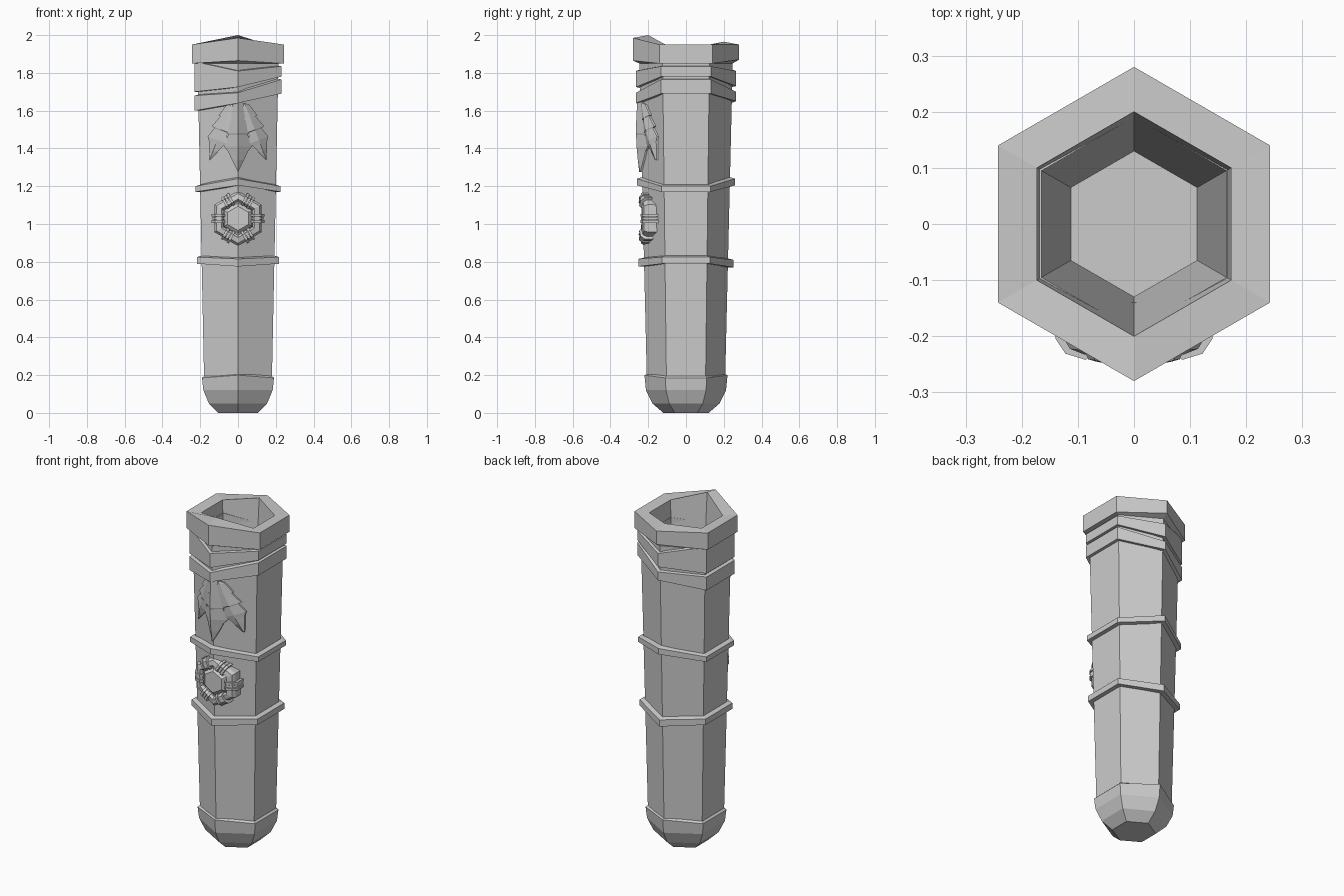
import bpy, bmesh, math
from mathutils import Matrix, Vector

if "Cube" in bpy.data.objects:
    bpy.data.objects.remove(bpy.data.objects["Cube"], do_unlink=True)

GREY = (0.6, 0.6, 0.6, 1.0)
mat = bpy.data.materials.new("plain grey")
mat.use_nodes = True
mat.diffuse_color = GREY
mat.node_tree.nodes["Principled BSDF"].inputs["Base Color"].default_value = GREY


def finish(name, bm):
    bmesh.ops.recalc_face_normals(bm, faces=bm.faces)
    mesh = bpy.data.meshes.new(name)
    bm.to_mesh(mesh)
    bm.free()
    mesh.materials.append(mat)
    obj = bpy.data.objects.new(name, mesh)
    bpy.context.collection.objects.link(obj)
    return obj


def hex_row(bm, radius, z):
    """Six corners from the front one round; z is one height or (front, right, back, left)."""
    f, r, b, l = z if isinstance(z, tuple) else (z,) * 4
    row = []
    for k, h in enumerate((f, r, r, b, l, l)):
        a = math.radians(60 * k - 90)
        row.append(bm.verts.new((radius * math.cos(a), radius * math.sin(a), h)))
    return row


def loft(name, rows, closed=False):
    """Hexagonal skin through rows of (radius, height)."""
    bm = bmesh.new()
    rings = [hex_row(bm, *r) for r in rows]
    pairs = list(zip(rings, rings[1:]))
    if closed:
        pairs.append((rings[-1], rings[0]))
    for a, b in pairs:
        for i in range(6):
            j = (i + 1) % 6
            bm.faces.new((a[i], a[j], b[j], b[i]))
    if not closed:
        bm.faces.new(rings[0])
        bm.faces.new(rings[-1])
    return finish(name, bm)


def band(name, radius, low, high, chamfer=0.015):
    """Closed hoop round the body with a sloping top."""
    up = tuple(h + chamfer for h in high)
    loft(name, [(0.19, low), (radius, low), (radius, high), (0.19, up)], closed=True)


def body_radius(z):
    return 0.203 + 0.024 * z


def surface_y(x, z):
    """Depth of the two front faces at x, z."""
    return -body_radius(z) + abs(x) * math.tan(math.radians(30))


# Tapered body, open rim and hollow in one skin
loft("body", [(0.19, 0.15), (body_radius(0.15), 0.15), (body_radius(1.85), 1.85),
              (0.28, (1.865, 1.85, 1.87, 1.85)), (0.28, (1.985, 1.95, 1.95, 1.95)),
              (0.20, (2.0, 1.945, 1.965, 1.945)), (0.13, 1.0)])

# Rounded end cap
loft("end_cap", [(0.12, 0), (0.178, 0.05), (0.212, 0.12),
                 (0.22, (0.2, 0.185, 0.2, 0.185)), (0.19, 0.21)])

# Hoops and collar bands
band("lower_hoop", 0.252, (0.775, 0.79, 0.77, 0.79), (0.815, 0.825, 0.81, 0.825))
band("middle_hoop", 0.26, (1.205, 1.17, 1.205, 1.17), (1.24, 1.2, 1.24, 1.2), 0.02)
band("low_collar", 0.265, (1.64, 1.69, 1.65, 1.60), (1.695, 1.765, 1.70, 1.68))
band("high_collar", 0.265, (1.725, 1.78, 1.73, 1.70), (1.81, 1.835, 1.81, 1.86), 0.01)

# Leaves: lobed half outline (half width, distance along) mirrored about a raised rib
LEAF = [(0.0, 0.0), (0.026, 0.02), (0.05, 0.10), (0.036, 0.10), (0.066, 0.18),
        (0.046, 0.185), (0.068, 0.25), (0.048, 0.275), (0.03, 0.32), (0.0, 0.385)]


def leaf(name, top, angle, length, width):
    bm = bmesh.new()
    turn = Matrix.Rotation(math.radians(angle), 2)

    def vert(w, t, lift):
        p = turn @ Vector((w * width, -t * length))
        x, z = top[0] + p.x, top[1] + p.y
        return bm.verts.new((x, surface_y(x, z) - lift, z))

    ribs = [vert(0, t, 0.014 + 0.012 * math.sin(math.pi * t / 0.385)) for w, t in LEAF]
    for side in (-1, 1):
        rim = [vert(side * w, t, 0.009) for w, t in LEAF]
        base = [vert(side * w, t, -0.012) for w, t in LEAF]
        for i in range(len(LEAF) - 1):
            bm.faces.new((ribs[i], ribs[i + 1], rim[i + 1], rim[i]))
            bm.faces.new((rim[i], rim[i + 1], base[i + 1], base[i]))
    bmesh.ops.remove_doubles(bm, verts=bm.verts, dist=0.0002)
    finish(name, bm)


leaf("left_leaf", (0.035, 1.64), 21, 0.84, 0.8)
leaf("right_leaf", (-0.035, 1.64), -21, 0.84, 0.8)
leaf("centre_leaf", (0, 1.66), 0, 1.0, 1.1)

# Medallion: upright hexagons swept outwards, bent gently round the body
CENTRE_Z = 1.03


def bent(x, z, depth):
    return (x, depth + 1.2 * x * x, CENTRE_Z + z)


def medallion_part(name, rows):
    bm = bmesh.new()
    rings = [[bm.verts.new(bent(r * math.sin(math.radians(60 * k)),
                                r * math.cos(math.radians(60 * k)), y))
              for k in range(6)] for r, y in rows]
    for a, b in zip(rings, rings[1:]):
        for i in range(6):
            j = (i + 1) % 6
            bm.faces.new((a[i], a[j], b[j], b[i]))
    if rows[0][0] < 0.07:
        bm.faces.new(rings[0])
    finish(name, bm)


medallion_part("gem", [(0.064, -0.238), (0.085, -0.222), (0.09, -0.15)])
medallion_part("medallion_ring", [(0.088, -0.16), (0.09, -0.228), (0.102, -0.242),
                                  (0.132, -0.238), (0.145, -0.222), (0.142, -0.14)])

# Three wrapped cords across each side of the medallion ring
bm = bmesh.new()
for side in range(6):
    a = math.radians(60 * side)
    out, along = Vector((math.cos(a), math.sin(a))), Vector((-math.sin(a), math.cos(a)))
    for step in (-1, 0, 1):
        grow = 0.004 if step else 0.0
        profile = [(0.074 - grow, -0.17), (0.074 - grow, -0.232), (0.086, -0.247 - grow),
                   (0.122, -0.245 - grow), (0.136 + grow, -0.228), (0.136 + grow, -0.145)]
        ends = []
        for edge in (-0.007, 0.007):
            pts = [out * r + along * (step * 0.017 + edge) for r, y in profile]
            ends.append([bm.verts.new(bent(p.x, p.y, y)) for p, (r, y) in zip(pts, profile)])
        for e in ends:
            bm.faces.new(e)
        for i in range(6):
            j = (i + 1) % 6
            bm.faces.new((ends[0][i], ends[0][j], ends[1][j], ends[1][i]))
finish("medallion_cords", bm)
